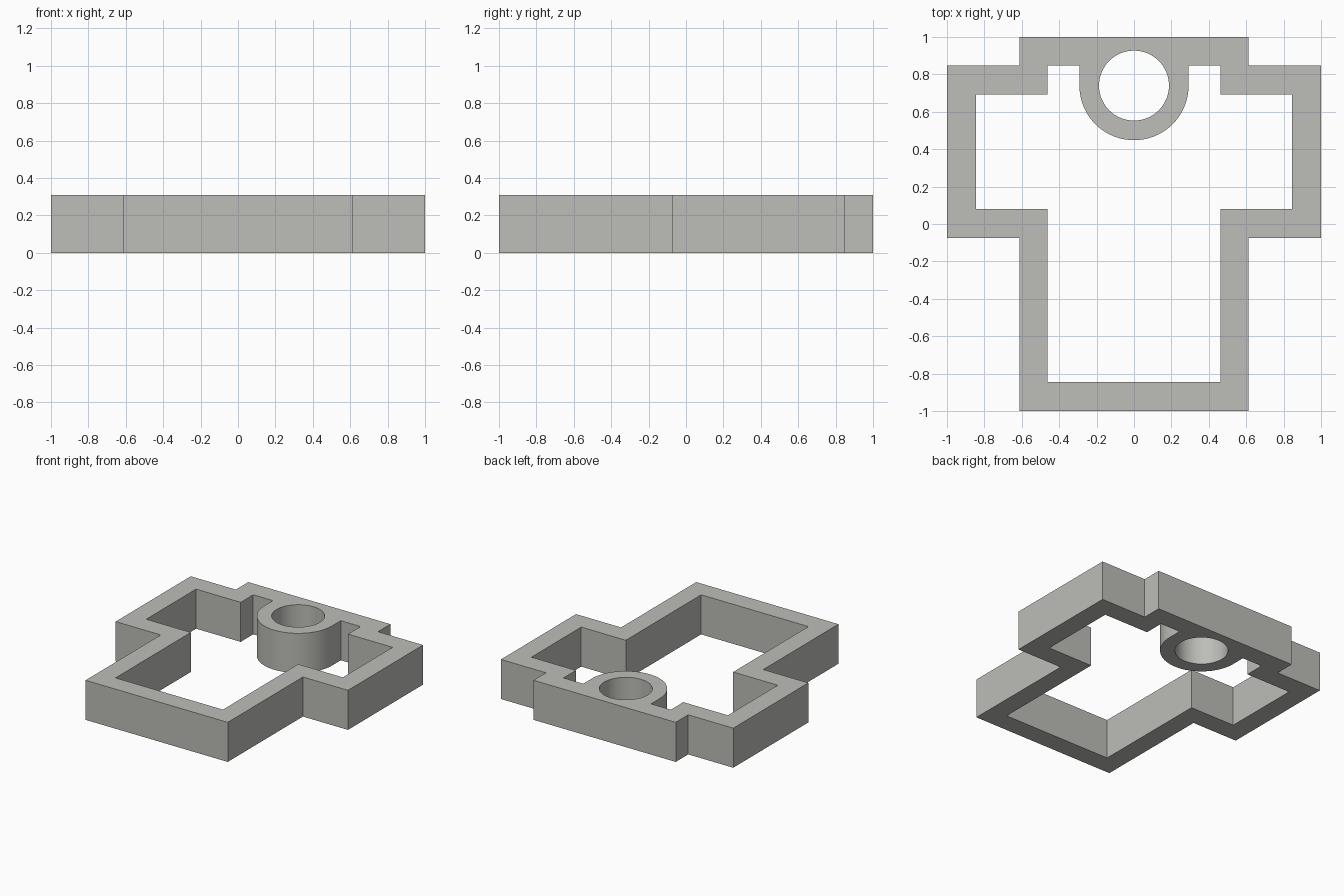
import bpy, bmesh, math

if "Cube" in bpy.data.objects:
    bpy.data.objects.remove(bpy.data.objects["Cube"])

HEIGHT = 0.308
RING_Y, RING_R, HOLE_R = 0.74, 0.292, 0.187


def arc(radius, start, end, steps):
    """Points along an arc around the ring centre, angles in degrees."""
    pts = []
    for i in range(steps + 1):
        a = math.radians(start + (end - start) * i / steps)
        pts.append((radius * math.cos(a), RING_Y + radius * math.sin(a)))
    return pts


def mirrored(right):
    """Close a right-hand half outline with its mirror image."""
    return right + [(-x, y) for x, y in reversed(right)]


# Outer wall outline
outer = mirrored([(0.612, 1), (0.612, 0.847), (1, 0.847), (1, -0.076),
                  (0.612, -0.076), (0.612, -1)])

# Inner opening: stepped walls, wrapping around the U-shaped ring boss
inner = mirrored([(RING_R, 0.847), (0.462, 0.847), (0.462, 0.693), (0.846, 0.693),
                  (0.846, 0.08), (0.462, 0.08), (0.462, -0.846)])
inner += arc(RING_R, 180, 360, 40)

# Round hole through the boss
hole = arc(HOLE_R, 0, 360, 64)[:-1]

# Fill the profile and raise it to full height
bm = bmesh.new()
edges = []
for loop in (outer, inner, hole):
    verts = [bm.verts.new((x, y, 0)) for x, y in loop]
    edges += [bm.edges.new((v, verts[(i + 1) % len(verts)])) for i, v in enumerate(verts)]
bmesh.ops.triangle_fill(bm, edges=edges, use_beauty=True, normal=(0, 0, 1))
raised = bmesh.ops.extrude_face_region(bm, geom=bm.faces[:])["geom"]
top = [g for g in raised if isinstance(g, bmesh.types.BMVert)]
bmesh.ops.translate(bm, verts=top, vec=(0, 0, HEIGHT))
bmesh.ops.recalc_face_normals(bm, faces=bm.faces[:])

mesh = bpy.data.meshes.new("outline_frame")
bm.to_mesh(mesh)
bm.free()
frame = bpy.data.objects.new("outline_frame", mesh)
bpy.context.collection.objects.link(frame)

# Single grey material
grey = bpy.data.materials.new("warm_grey")
grey.diffuse_color = (0.51, 0.51, 0.48, 1)
grey.use_nodes = True
grey.node_tree.nodes["Principled BSDF"].inputs["Base Color"].default_value = grey.diffuse_color
mesh.materials.append(grey)

# Smooth the round walls, keep the corners sharp
bpy.context.view_layer.objects.active = frame
frame.select_set(True)
bpy.ops.object.shade_smooth_by_angle(angle=math.radians(30))
